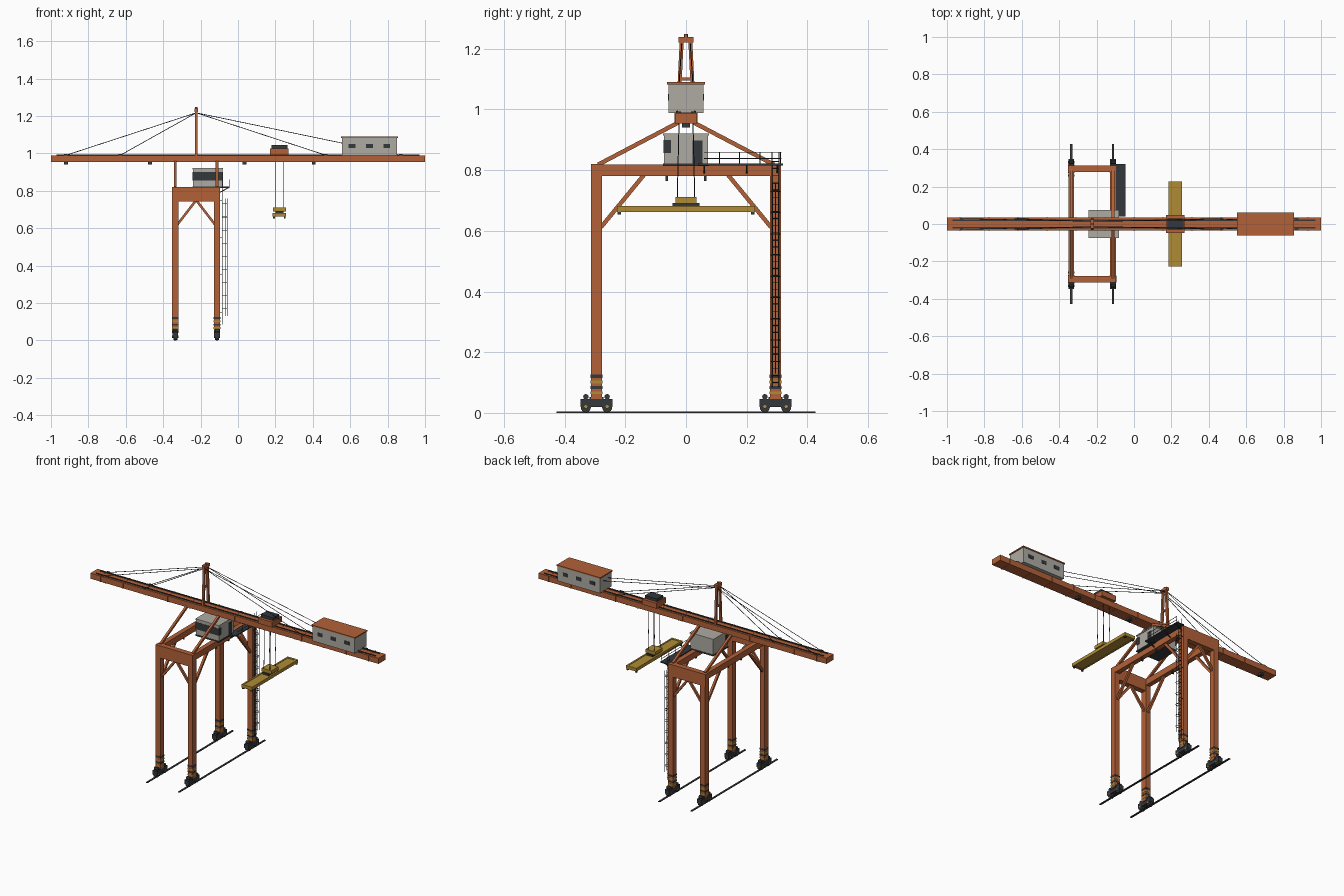
import bpy, math
from mathutils import Vector

if "Cube" in bpy.data.objects:
    bpy.data.objects.remove(bpy.data.objects["Cube"])


def mat(name, c):
    m = bpy.data.materials.new(name)
    m.diffuse_color = (*c, 1)
    m.use_nodes = True
    m.node_tree.nodes["Principled BSDF"].inputs["Base Color"].default_value = m.diffuse_color
    return m


ORANGE = mat("orange_paint", (0.45, 0.12, 0.04))
GREY = mat("wall_grey", (0.43, 0.41, 0.37))
YELLOW = mat("yellow_paint", (0.43, 0.26, 0.035))
DARK = mat("dark_steel", (0.035, 0.04, 0.045))


def mesh(name, verts, faces, m):
    me = bpy.data.meshes.new(name)
    me.from_pydata(verts, [], faces)
    me.materials.append(m)
    ob = bpy.data.objects.new(name, me)
    bpy.context.collection.objects.link(ob)
    return ob


BOX = [(0, 2, 3, 1), (4, 5, 7, 6), (0, 1, 5, 4), (2, 6, 7, 3), (0, 4, 6, 2), (1, 3, 7, 5)]


def box(name, x, y, z, m):
    """Box from (min, max) pairs."""
    return mesh(name, [(a, b, c) for c in z for b in y for a in x], BOX, m)


def cbox(name, c, s, m):
    return box(name, *[(c[i] - s[i] / 2, c[i] + s[i] / 2) for i in range(3)], m)


def beam(name, a, b, w, m, h=None):
    """Rectangular bar between two points."""
    a, b = Vector(a), Vector(b)
    d = (b - a).normalized()
    up = Vector((0, 0, 1)) if abs(d.z) < 0.99 else Vector((0, 1, 0))
    s = d.cross(up).normalized()
    u = s.cross(d)
    v = [p + s * i * w / 2 + u * j * (h or w) / 2 for p in (a, b) for j in (-1, 1) for i in (-1, 1)]
    return mesh(name, v, BOX, m)


def rod(name, a, b, r, m, n=8):
    """Round bar between two points."""
    a, b = Vector(a), Vector(b)
    bpy.ops.mesh.primitive_cylinder_add(vertices=n, radius=r, depth=(b - a).length, location=(a + b) / 2)
    ob = bpy.context.object
    ob.name = name
    ob.rotation_euler = (b - a).to_track_quat('Z', 'Y').to_euler()
    ob.data.materials.append(m)
    bpy.ops.object.shade_smooth_by_angle()
    return ob


XS, YL, XC = (-0.335, -0.112), 0.295, -0.2235
SIDES = (-1, 1)

# Legs, bogies and rails
for x in XS:
    cbox("ground_rail", (x, 0, 0.002), (0.012, 0.855, 0.004), DARK)
    for s in SIDES:
        y = s * YL
        cbox("leg", (x, y, 0.415), (0.034, 0.036, 0.74), ORANGE)
        for i in range(4):
            cbox("leg_warning_band", (x, y, 0.066 + i * 0.018), (0.036, 0.038, 0.009), (YELLOW, DARK)[i % 2])
        cbox("leg_top_band", (x, y, 0.122), (0.036, 0.038, 0.008), DARK)
        cbox("bogie_frame", (x, y, 0.032), (0.03, 0.106, 0.026), DARK)
        cbox("bogie_pivot", (x, y, 0.046), (0.034, 0.045, 0.014), DARK)
        for t in SIDES:
            yw = y + t * 0.035
            rod("bogie_wheel", (x - 0.011, yw, 0.018), (x + 0.011, yw, 0.018), 0.0165, DARK, 16)
            rod("wheel_hub", (x - 0.017, yw, 0.02), (x + 0.017, yw, 0.02), 0.006, YELLOW, 10)
            rod("bogie_motor", (x - 0.012, yw, 0.053), (x + 0.012, yw, 0.053), 0.009, DARK, 12)

# Portal frame: cross beams, knee braces and struts up to the boom
for x in XS:
    cbox("portal_beam", (x, 0, 0.799), (0.03, 0.62, 0.038), ORANGE)
    for s in SIDES:
        beam("knee_brace", (x, s * 0.28, 0.612), (x, s * 0.138, 0.785), 0.014, ORANGE)
        beam("boom_strut", (x, s * 0.29, 0.818), (x, s * 0.025, 0.957), 0.014, ORANGE)
        cbox("beam_lamp", (x, s * 0.063, 0.772), (0.012, 0.008, 0.016), DARK)
for s in SIDES:
    box("sill_beam", (-0.354, -0.095), sorted((s * 0.279, s * 0.313)), (0.744, 0.82), ORANGE)
    for x in XS:
        beam("end_brace", (x, s * YL, 0.605), (XC, s * YL, 0.75), 0.013, ORANGE)

# Boom with stiffeners, top rails and lamps
box("boom", (-1, 1), (-0.035, 0.035), (0.954, 0.989), ORANGE)
for i in range(13):
    cbox("boom_stiffener", (-0.93 + i * 0.155, 0, 0.9715), (0.006, 0.076, 0.037), ORANGE)
for s in SIDES:
    cbox("trolley_rail", (0, s * 0.02, 0.991), (1.94, 0.006, 0.005), DARK)
for x in (-0.92, -0.47, 0.035, 0.405):
    cbox("boom_lamp", (x, 0, 0.947), (0.02, 0.026, 0.014), DARK)

# Mast and stay cables
for s in SIDES:
    beam("mast_leg", (XC, s * 0.026, 0.985), (XC, s * 0.014, 1.23), 0.013, ORANGE)
    for x, z in ((-0.92, 0.99), (-0.63, 0.99), (0.47, 0.99), (0.87, 0.99)):
        rod("stay_cable", (XC, s * 0.014, 1.217), (x, s * 0.029, z), 0.0018, DARK, 6)
        cbox("stay_anchor", (x, s * 0.029, 0.991), (0.018, 0.008, 0.009), DARK)
cbox("mast_tie", (XC, 0, 1.1), (0.01, 0.042, 0.01), ORANGE)
cbox("mast_head", (XC, 0, 1.23), (0.02, 0.05, 0.018), ORANGE)
rod("mast_beacon", (XC, 0, 1.238), (XC, 0, 1.248), 0.006, ORANGE, 12)

# Machinery house
box("machinery_house", (0.557, 0.85), (-0.058, 0.058), (0.989, 1.084), GREY)
box("machinery_roof", (0.552, 0.855), (-0.062, 0.062), (1.083, 1.09), ORANGE)
for x in (0.61, 0.703, 0.795):
    cbox("machinery_window", (x, 0, 1.04), (0.036, 0.119, 0.022), DARK)

# Operator cabin with window band and door
box("cabin", (-0.24, -0.082), (-0.073, 0.073), (0.82, 0.916), GREY)
box("cabin_roof", (-0.243, -0.079), (-0.076, 0.076), (0.914, 0.921), GREY)
box("cabin_floor", (-0.243, -0.079), (-0.076, 0.076), (0.814, 0.822), DARK)
box("cabin_front_window", (-0.242, -0.08), (-0.0745, -0.05), (0.856, 0.9), DARK)
box("cabin_door", (-0.09, -0.08), (0.022, 0.055), (0.822, 0.898), DARK)

# Access walkway with railing
box("walkway", (-0.095, -0.045), (0.04, 0.32), (0.816, 0.822), DARK)
for z in (0.838, 0.859):
    rod("walkway_handrail", (-0.048, 0.06, z), (-0.048, 0.315, z), 0.0015, DARK, 6)
for i in range(4):
    y = 0.11 + i * 0.067
    rod("railing_post", (-0.048, y, 0.82), (-0.048, y, 0.86), 0.0016, DARK, 6)
for y in (0.06, 0.2, 0.3):
    beam("walkway_bracket", (-0.1, y, 0.79), (-0.05, y, 0.817), 0.005, DARK)

# Caged ladder on the rear leg
LX = -0.085
for s in SIDES:
    y = YL + s * 0.012
    rod("ladder_rail", (LX, y, 0.085), (LX, y, 0.86), 0.0016, DARK, 6)
for i in range(32):
    z = 0.1 + i * 0.0235
    rod("ladder_rung", (LX, YL - 0.012, z), (LX, YL + 0.012, z), 0.0013, DARK, 6)
for z in (0.15, 0.35, 0.55, 0.75):
    for s in SIDES:
        cbox("ladder_standoff", (-0.09, YL + s * 0.012, z), (0.014, 0.003, 0.003), DARK)
for i in range(9):
    z = 0.17 + i * 0.07
    pts = [(LX + 0.027 * math.sin(math.pi * k / 6), YL - 0.014 * math.cos(math.pi * k / 6), z) for k in range(7)]
    for a, b in zip(pts, pts[1:]):
        beam("cage_hoop", a, b, 0.0015, DARK, 0.003)
for a in (45, 90, 135):
    t = math.radians(a)
    x, y = LX + 0.027 * math.sin(t), YL - 0.014 * math.cos(t)
    rod("cage_strip", (x, y, 0.13), (x, y, 0.76), 0.001, DARK, 5)

# Trolley and hoist ropes
box("trolley", (0.172, 0.271), (-0.048, 0.048), (0.992, 1.026), ORANGE)
box("trolley_winch", (0.18, 0.264), (-0.03, 0.03), (1.026, 1.044), DARK)
for x in (0.2, 0.242):
    for s in SIDES:
        rod("hoist_rope", (x, s * 0.022, 1.0), (x, s * 0.029, 0.7), 0.0016, DARK, 6)

# Spreader
box("head_block", (0.188, 0.256), (-0.035, 0.035), (0.69, 0.711), YELLOW)
box("head_plate", (0.2, 0.244), (-0.044, 0.044), (0.68, 0.691), DARK)
box("spreader_beam", (0.19, 0.252), (-0.22, 0.22), (0.665, 0.68), YELLOW)
for s in SIDES:
    cbox("spreader_side", (0.221 + s * 0.031, 0, 0.6725), (0.01, 0.45, 0.02), YELLOW)
    cbox("spreader_end", (0.221, s * 0.221, 0.6725), (0.072, 0.014, 0.02), YELLOW)
    for t in SIDES:
        cbox("twist_lock", (0.221 + t * 0.029, s * 0.22, 0.659), (0.01, 0.01, 0.012), DARK)
